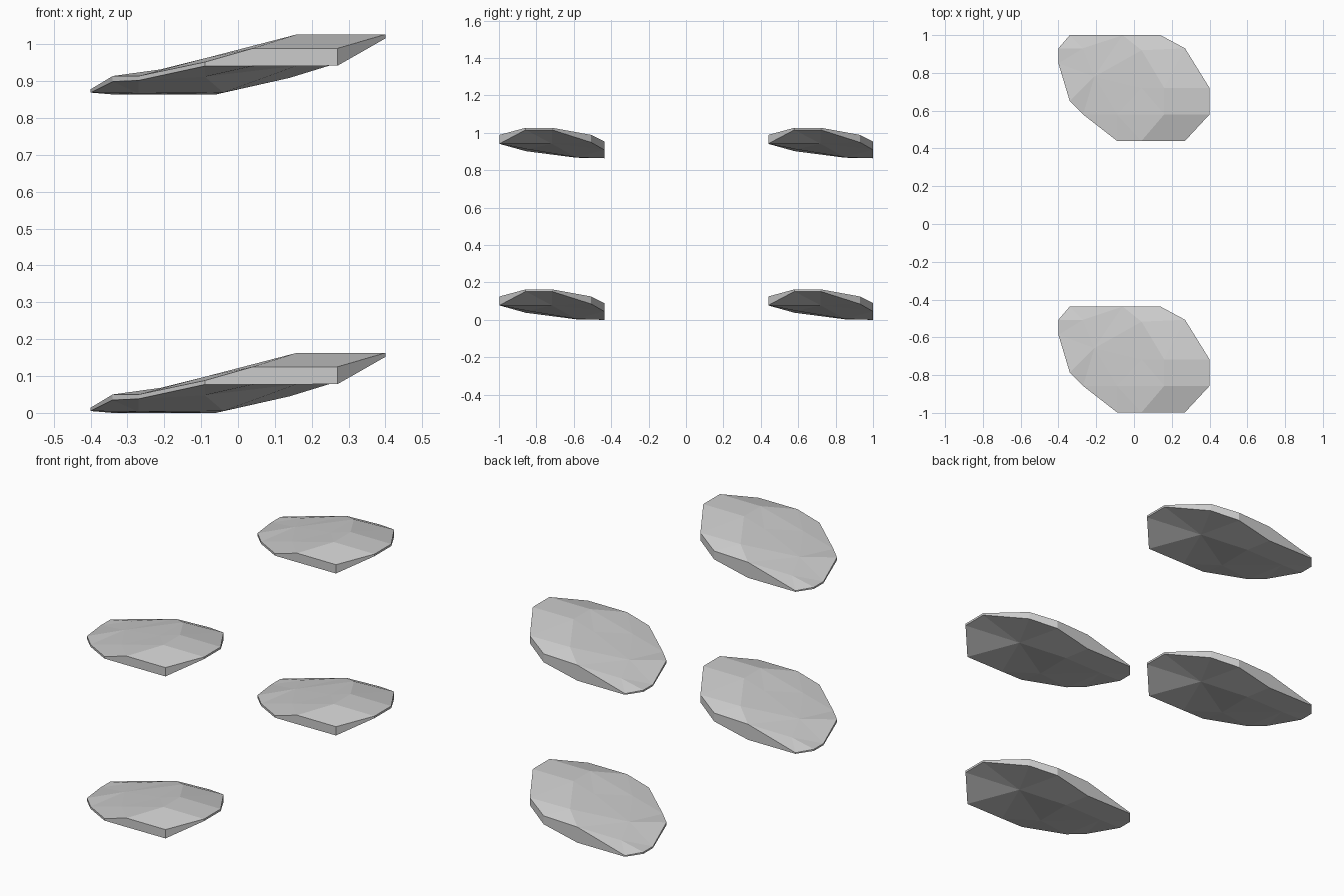
import bpy
import bmesh
from mathutils import Vector
from mathutils.geometry import delaunay_2d_cdt

if "Cube" in bpy.data.objects:
    bpy.data.objects.remove(bpy.data.objects["Cube"])

# Rim of one faceted slab, counter-clockwise: x, y, underside height, top height
RIM = [
    (-0.34, 0.28, 0.0, 0.006), (-0.40, 0.21, 0.005, 0.014), (-0.40, 0.13, 0.005, 0.014),
    (-0.34, -0.07, 0.035, 0.05), (-0.27, -0.14, 0.038, 0.05), (-0.09, -0.28, 0.077, 0.088),
    (0.04, -0.28, 0.077, 0.125), (0.27, -0.28, 0.078, 0.125), (0.40, -0.14, 0.152, 0.163),
    (0.40, 0.0, 0.152, 0.163), (0.27, 0.21, 0.085, 0.125), (0.14, 0.28, 0.045, 0.09),
    (-0.06, 0.28, 0.0, 0.083),
]
# Inner facet corners of the top and of the underside
TOP = [
    (0.16, -0.14, 0.163), (0.16, 0.0, 0.163), (0.04, 0.0, 0.128), (0.04, 0.20, 0.122),
    (-0.09, -0.14, 0.098), (-0.21, 0.06, 0.068), (-0.27, 0.21, 0.042),
]
BOTTOM = [
    (0.16, 0.0, 0.078), (-0.09, -0.13, 0.048), (-0.04, 0.13, 0.005), (-0.27, 0.13, 0.003),
]


def add_skin(bm, rim, inner, flip):
    """Triangulate one side of the slab inside its rim."""
    pts = rim + inner
    n = len(rim)
    edges = [(i, (i + 1) % n) for i in range(n)]
    res = delaunay_2d_cdt([Vector(p[:2]) for p in pts], edges, [], 1, 1e-5)
    verts = [bm.verts.new(p) for p in pts]
    # match each result point to its source point
    src = [min(range(len(pts)), key=lambda i: (Vector(pts[i][:2]) - c).length) for c in res[0]]
    for tri in res[2]:
        f = [verts[src[i]] for i in tri]
        bm.faces.new(f[::-1] if flip else f)
    return verts[:n]


def stone_mesh():
    bm = bmesh.new()
    top = add_skin(bm, [(x, y, t) for x, y, b, t in RIM], TOP, False)
    low = add_skin(bm, [(x, y, b) for x, y, b, t in RIM], BOTTOM, True)
    # side wall between the two skins
    for i in range(len(RIM)):
        j = (i + 1) % len(RIM)
        bm.faces.new((low[i], low[j], top[j], top[i]))
    bmesh.ops.triangulate(bm, faces=[f for f in bm.faces if len(f.verts) > 3])
    bmesh.ops.recalc_face_normals(bm, faces=bm.faces[:])
    mesh = bpy.data.meshes.new("stone_slab")
    bm.to_mesh(mesh)
    bm.free()
    return mesh


# Four identical stones: front and back, lower and upper
mesh = stone_mesh()
for row, y in (("front", -0.717), ("back", 0.72)):
    for level, z in (("lower", 0.0), ("upper", 0.864)):
        ob = bpy.data.objects.new(f"stone_{row}_{level}", mesh)
        ob.location = (0, y, z)
        bpy.context.collection.objects.link(ob)
